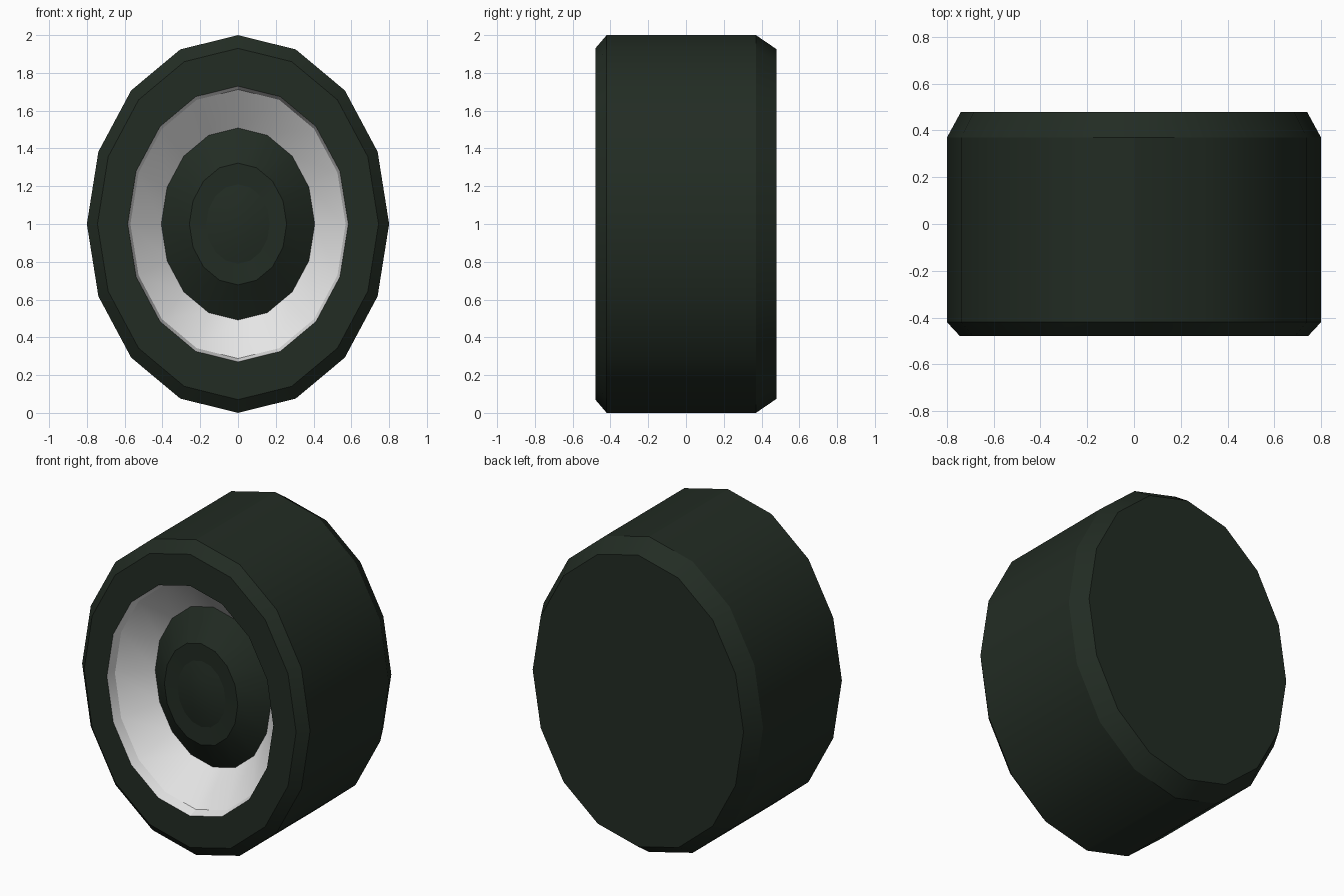
import bpy, bmesh, math

if "Cube" in bpy.data.objects:
    bpy.data.objects.remove(bpy.data.objects["Cube"])

SIDES = 16


def material(name, rgb):
    m = bpy.data.materials.new(name)
    m.diffuse_color = (*rgb, 1)
    m.use_nodes = True
    m.node_tree.nodes["Principled BSDF"].inputs["Base Color"].default_value = m.diffuse_color
    return m


dark = material("dark green rubber", (0.016, 0.025, 0.017))
white = material("white rim", (0.8, 0.8, 0.8))


def lathe(name, profile, mat):
    """Spin (radius, y) points around the axle; radius 0 closes with a point."""
    bm = bmesh.new()
    rings = []
    for r, y in profile:
        if r == 0:
            rings.append([bm.verts.new((0, y, 1))] * SIDES)
            continue
        rings.append([bm.verts.new((0.8 * r * math.cos(2 * math.pi * i / SIDES), y,
                                    1 + r * math.sin(2 * math.pi * i / SIDES)))
                      for i in range(SIDES)])
    for a, b in zip(rings, rings[1:]):
        for i in range(SIDES):
            j = (i + 1) % SIDES
            quad = list(dict.fromkeys((a[i], b[i], b[j], a[j])))
            bm.faces.new(quad)
    me = bpy.data.meshes.new(name)
    bm.to_mesh(me)
    bm.free()
    me.materials.append(mat)
    ob = bpy.data.objects.new(name, me)
    bpy.context.collection.objects.link(ob)
    bpy.ops.object.select_all(action='DESELECT')
    ob.select_set(True)
    bpy.context.view_layer.objects.active = ob
    bpy.ops.object.shade_smooth_by_angle(angle=math.radians(26))
    return ob


# Tyre: flat back, bevelled tread, front side wall
lathe("tyre", [(0, 0.48), (0.925, 0.48), (1, 0.37), (1, -0.42),
               (0.93, -0.48), (0.73, -0.48)], dark)
# Recessed white rim: narrow lip and sloping dish
lathe("rim", [(0.73, -0.48), (0.712, -0.42), (0.508, -0.25)], white)
# Raised hub with a flat collar and shallow centre cap
lathe("hub", [(0.508, -0.25), (0.322, -0.37), (0.21, -0.365)], dark)
lathe("hub_cap", [(0.21, -0.365), (0.11, -0.385), (0, -0.39)], dark)
